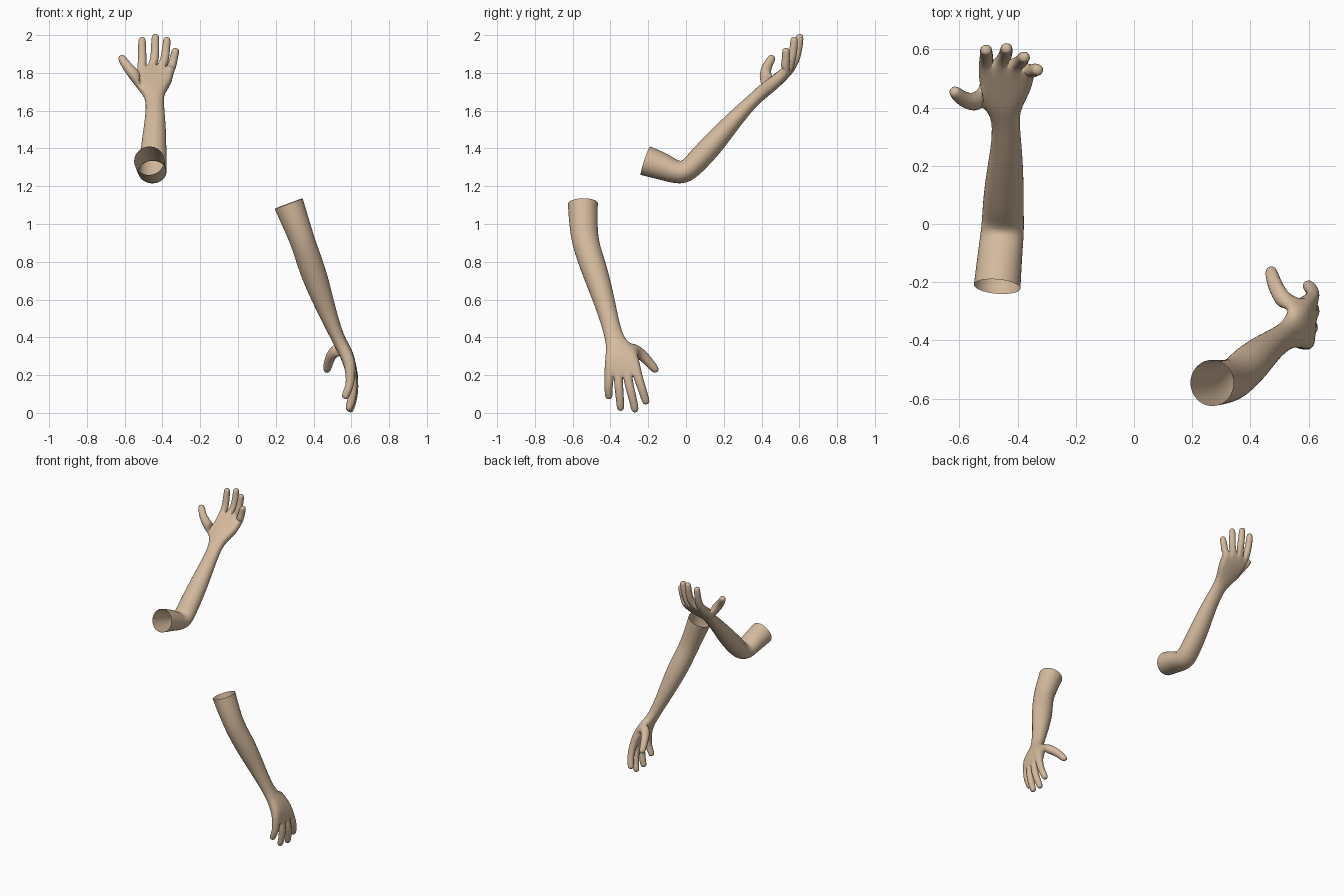
import bpy, bmesh, math
from mathutils import Vector as V

skin = bpy.data.materials.new("skin tan")
skin.diffuse_color = (0.66, 0.49, 0.34, 1)


def bridge(bm, a, b):
    n = len(a)
    for i in range(n):
        j = (i + 1) % n
        bm.faces.new((a[i], a[j], b[j], b[i]))


def digit(bm, base, points, radii):
    """Grow a four-sided finger from four base vertices through the points."""
    co = [v.co.copy() for v in base]
    start = sum(co, V()) / 4
    e1 = co[1] + co[2] - co[0] - co[3]
    e2 = co[2] + co[3] - co[0] - co[1]
    path = [start] + [V(p) for p in points]
    prev = base
    for i in range(1, len(path)):
        t = (path[min(i + 1, len(path) - 1)] - path[i - 1]).normalized()
        u = (e1 - t * e1.dot(t)).normalized()
        w = t.cross(u)
        if w.dot(e2) < 0:
            w = -w
        s = radii[i - 1] * 1.07
        ring = [bm.verts.new(path[i] + (u * a + w * b) * s)
                for a, b in ((-1, -1), (1, -1), (1, 1), (-1, 1))]
        bridge(bm, prev, ring)
        prev = ring
    bm.faces.new(prev)


def build_arm(name, across, knuckle_across, rings, thumb, fingers):
    bm = bmesh.new()
    loops = []
    # sleeve of rings: centre, half width, half thickness, boxiness
    for i, (c, hw, ht, box) in enumerate(rings):
        c = V(c)
        t = V(rings[min(i + 1, len(rings) - 1)][0]) - V(rings[max(i - 1, 0)][0])
        t.normalize()
        a = V(knuckle_across if i == len(rings) - 1 else across)
        a = (a - t * a.dot(t)).normalized()
        n = a.cross(t)
        top, bottom = [], []
        for k in range(5):
            ang = math.radians(18 + 36 * k)
            x = (1 - box) * -math.cos(ang) + box * (k - 2) / 2
            y = (1 - box) * math.sin(ang) + box * 0.9
            bow = t * (-0.022 * x * x if i == len(rings) - 1 else 0)
            top.append(bm.verts.new(c + bow + (a * x * hw - n * y * ht) * 1.07))
            bottom.append(bm.verts.new(c + bow + (a * x * hw + n * y * ht) * 1.07))
        loops.append(top + bottom[::-1])
    for p, q in zip(loops, loops[1:]):
        bridge(bm, p, q)
    # thumb replaces the side face between the two palm rings
    p, q = loops[-3], loops[-2]
    side = [p[0], p[9], q[9], q[0]]
    bm.faces.remove(next(f for f in bm.faces if set(f.verts) == set(side)))
    digit(bm, side, thumb, (0.034, 0.027, 0.023, 0.017))
    # four fingers grow from the knuckle ring
    k = loops[-1]
    for c, pts in enumerate(fingers):
        digit(bm, [k[c], k[c + 1], k[8 - c], k[9 - c]], pts,
              (0.024, 0.022, 0.021, 0.017))
    bmesh.ops.recalc_face_normals(bm, faces=bm.faces)
    for f in bm.faces:
        f.smooth = True
    me = bpy.data.meshes.new(name)
    bm.to_mesh(me)
    bm.free()
    me.materials.append(skin)
    ob = bpy.data.objects.new(name, me)
    bpy.context.collection.objects.link(ob)
    ob.modifiers.new("smooth", 'SUBSURF').levels = 2
    ob.modifiers["smooth"].render_levels = 2
    return ob


# raised arm, bent at the elbow, palm to the front
build_arm(
    "raised_arm", (1, 0, 0), (1, -0.2, -0.1),
    [((-0.47, -0.215, 1.335), 0.080, 0.079, 0),
     ((-0.46, -0.10, 1.297), 0.076, 0.070, 0),
     ((-0.45, -0.012, 1.257), 0.073, 0.061, 0),
     ((-0.45, 0.06, 1.335), 0.070, 0.062, 0),
     ((-0.445, 0.15, 1.43), 0.066, 0.059, 0),
     ((-0.438, 0.26, 1.56), 0.053, 0.045, 0),
     ((-0.44, 0.36, 1.66), 0.044, 0.034, 0.1),
     ((-0.45, 0.41, 1.705), 0.064, 0.038, 0.4),
     ((-0.44, 0.475, 1.755), 0.088, 0.036, 0.7),
     ((-0.437, 0.553, 1.825), 0.093, 0.028, 1)],
    [(-0.535, 0.418, 1.775), (-0.58, 0.422, 1.825),
     (-0.61, 0.448, 1.868), (-0.624, 0.462, 1.892)],
    [[(-0.506, 0.572, 1.855), (-0.508, 0.588, 1.91), (-0.508, 0.597, 1.965), (-0.507, 0.598, 1.992)],
     [(-0.442, 0.577, 1.865), (-0.439, 0.593, 1.92), (-0.438, 0.602, 1.98), (-0.437, 0.603, 2.008)],
     [(-0.389, 0.555, 1.86), (-0.383, 0.567, 1.91), (-0.377, 0.573, 1.965), (-0.376, 0.572, 1.992)],
     [(-0.351, 0.522, 1.83), (-0.342, 0.53, 1.87), (-0.332, 0.53, 1.91), (-0.328, 0.527, 1.933)]])

# lowered arm, nearly straight, palm to the inside
build_arm(
    "lowered_arm", (0, -1, 0), (-0.12, -1, 0.02),
    [((0.268, -0.546, 1.108), 0.079, 0.079, 0),
     ((0.305, -0.544, 1.01), 0.075, 0.072, 0),
     ((0.342, -0.535, 0.91), 0.071, 0.065, 0),
     ((0.372, -0.507, 0.82), 0.069, 0.067, 0),
     ((0.407, -0.472, 0.72), 0.067, 0.068, 0),
     ((0.466, -0.42, 0.55), 0.052, 0.050, 0),
     ((0.526, -0.382, 0.40), 0.044, 0.034, 0.1),
     ((0.556, -0.36, 0.345), 0.064, 0.038, 0.4),
     ((0.588, -0.34, 0.28), 0.088, 0.036, 0.7),
     ((0.604, -0.333, 0.195), 0.093, 0.028, 1)],
    [(0.517, -0.272, 0.337), (0.487, -0.218, 0.295),
     (0.473, -0.175, 0.243), (0.469, -0.15, 0.215)],
    [[(0.614, -0.247, 0.168), (0.614, -0.232, 0.125), (0.602, -0.215, 0.07), (0.593, -0.207, 0.045)],
     [(0.615, -0.303, 0.155), (0.614, -0.287, 0.095), (0.598, -0.272, 0.03), (0.588, -0.268, 0.002)],
     [(0.61, -0.357, 0.155), (0.608, -0.352, 0.1), (0.592, -0.347, 0.037), (0.582, -0.346, 0.01)],
     [(0.594, -0.407, 0.175), (0.59, -0.41, 0.14), (0.572, -0.409, 0.098), (0.562, -0.408, 0.073)]])
